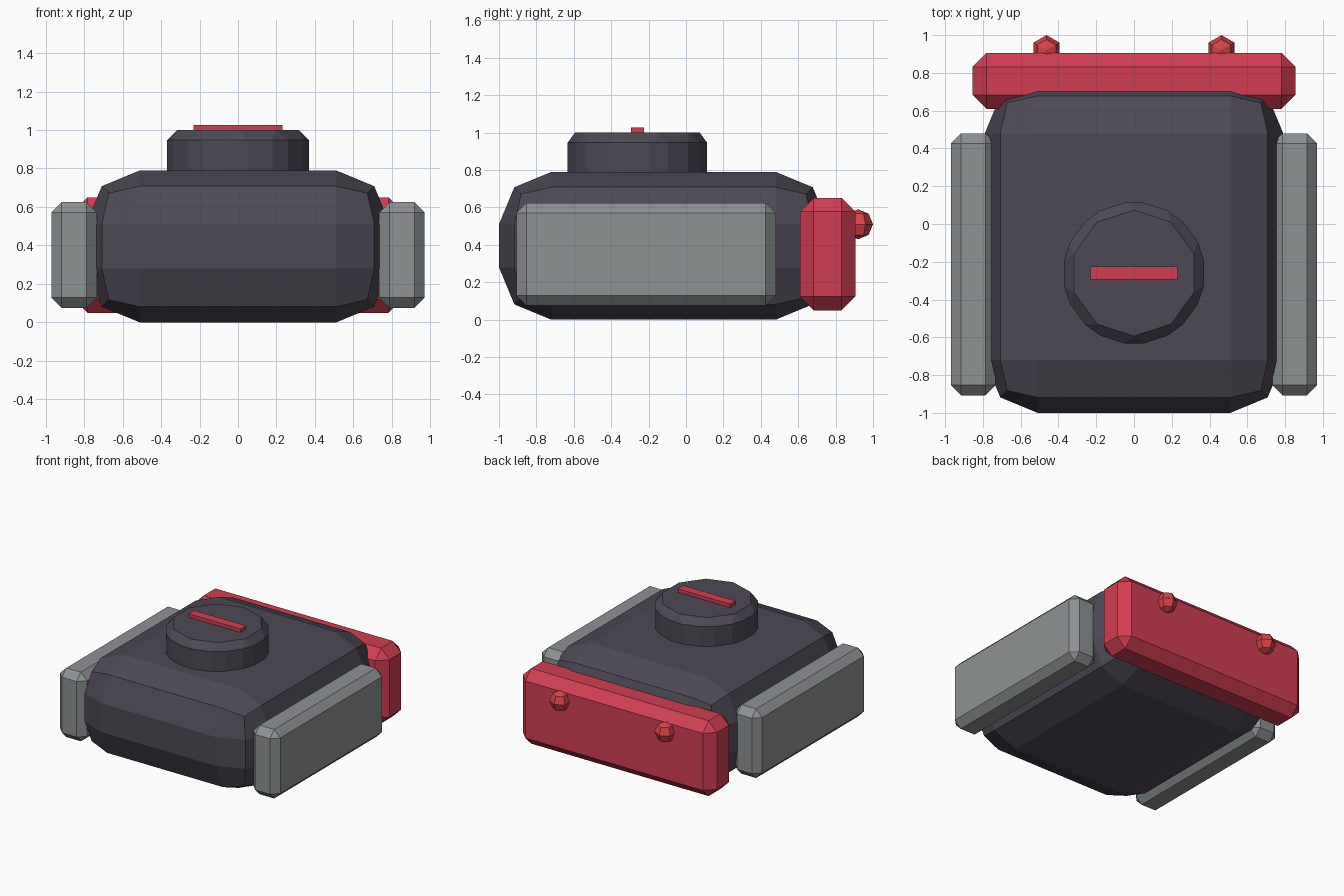
import bpy
import bmesh
from math import sin, cos, pi
from mathutils import Vector

cube = bpy.data.objects.get("Cube")
if cube:
    bpy.data.objects.remove(cube, do_unlink=True)


def material(name, rgb):
    m = bpy.data.materials.new(name)
    m.use_nodes = True
    m.diffuse_color = (*rgb, 1)
    m.node_tree.nodes["Principled BSDF"].inputs["Base Color"].default_value = (*rgb, 1)
    return m


DARK = material("dark plum grey", (0.074, 0.066, 0.090))
GREY = material("mid grey", (0.270, 0.287, 0.295))
RED = material("crimson", (0.640, 0.048, 0.083))
KNOB_RED = material("warm red", (0.670, 0.058, 0.062))


def finish(bm, name, mat, bevel=0, segments=1):
    """Turn a bmesh into a flat-shaded object, with an optional bevel."""
    bmesh.ops.recalc_face_normals(bm, faces=bm.faces)
    me = bpy.data.meshes.new(name)
    bm.to_mesh(me)
    bm.free()
    me.materials.append(mat)
    ob = bpy.data.objects.new(name, me)
    bpy.context.collection.objects.link(ob)
    if bevel:
        mod = ob.modifiers.new("Bevel", 'BEVEL')
        mod.width = bevel
        mod.segments = segments
        mod.limit_method = 'NONE'
    return ob


def box(name, mat, low, high, bevel=0, segments=1):
    bm = bmesh.new()
    bmesh.ops.create_cube(bm, size=1)
    low, high = Vector(low), Vector(high)
    for v in bm.verts:
        v.co = (low + high) / 2 + v.co * (high - low)
    return finish(bm, name, mat, bevel, segments)


def lathe(name, mat, centre, profile, sides, bevel=0):
    """Stack rings of (radius, z) around z, with a corner towards +y."""
    bm = bmesh.new()
    centre = Vector(centre)
    rings = []
    for r, z in profile:
        angles = [2 * pi * i / sides for i in range(sides)]
        rings.append([bm.verts.new(centre + Vector((r * sin(a), r * cos(a), z)))
                      for a in angles])
    for a, b in zip(rings, rings[1:]):
        for i in range(sides):
            j = (i + 1) % sides
            bm.faces.new((a[i], a[j], b[j], b[i]))
    bm.faces.new(rings[0])
    bm.faces.new(rings[-1])
    bmesh.ops.remove_doubles(bm, verts=bm.verts, dist=0.0001)
    return finish(bm, name, mat, bevel)


# Rounded main body
box("body", DARK, (-0.79, -1, 0), (0.79, 0.76, 0.79), 0.28, 2)

# Round cap on top with its raised bar
lathe("top_cap", DARK, (0, -0.26, 0), [(0.389, 0.68), (0.389, 1.0)], 10, 0.053)
box("cap_bar", RED, (-0.23, -0.295, 0.98), (0.23, -0.225, 1.027))

# Back panel
box("back_panel", RED, (-0.855, 0.61, 0.05), (0.855, 0.905, 0.65), 0.073)

# Side pads and back knobs, one per side
R = 0.08
ball = [(R * sin(pi * k / 4), -R * cos(pi * k / 4)) for k in (1, 2, 3)]
ball = [(0.0002, -R)] + ball + [(0.0002, R)]
for side, s in (("left", 1), ("right", -1)):
    xs = sorted((s * 0.733, s * 0.97))
    box(side + "_pad", GREY, (xs[0], -0.907, 0.075), (xs[1], 0.48, 0.625), 0.054)
    lathe(side + "_knob", KNOB_RED, (s * 0.463, 0.92, 0.51), ball, 6)
